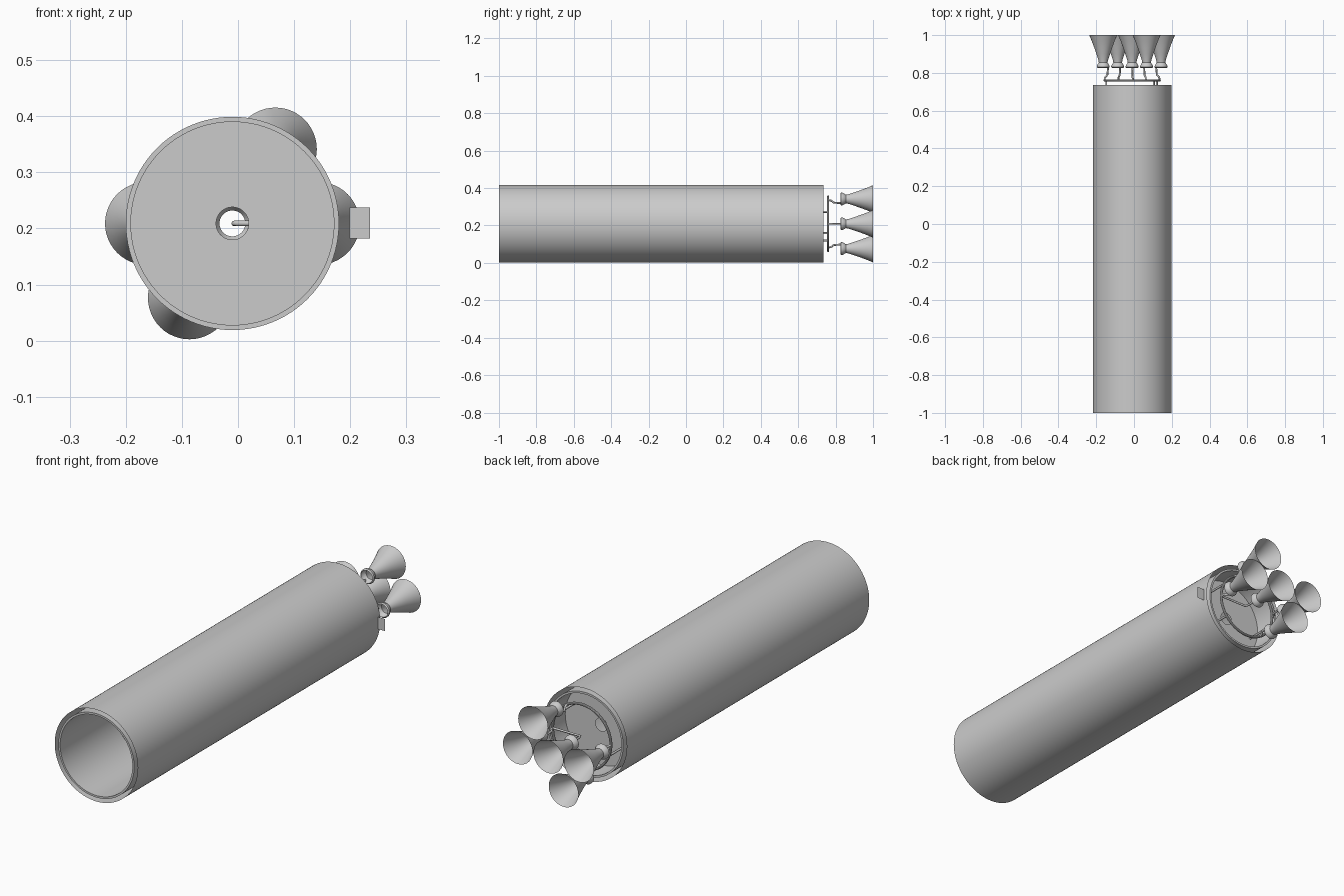
import bpy, bmesh, math
from mathutils import Vector

if "Cube" in bpy.data.objects:
    bpy.data.objects.remove(bpy.data.objects["Cube"])

CX, CZ = -0.01, 0.209          # main axis runs along y through this point


def finish(name, bm, smooth=True):
    bmesh.ops.remove_doubles(bm, verts=bm.verts, dist=1e-6)
    bmesh.ops.recalc_face_normals(bm, faces=bm.faces)
    me = bpy.data.meshes.new(name)
    bm.to_mesh(me)
    bm.free()
    ob = bpy.data.objects.new(name, me)
    bpy.context.collection.objects.link(ob)
    if smooth:
        bpy.ops.object.select_all(action='DESELECT')
        ob.select_set(True)
        bpy.context.view_layer.objects.active = ob
        bpy.ops.object.shade_smooth_by_angle(angle=math.radians(35))
    return ob


def lathe(name, profile, cx=CX, cz=CZ, steps=64):
    """Spin a (radius, y) profile around an axis parallel to y."""
    bm = bmesh.new()
    vs = [bm.verts.new((cx + r, y, cz)) for r, y in profile]
    es = [bm.edges.new(p) for p in zip(vs, vs[1:])]
    bmesh.ops.spin(bm, geom=vs + es, cent=(cx, 0, cz), axis=(0, 1, 0),
                   angle=math.tau, steps=steps, use_duplicate=False)
    return finish(name, bm)


def pipe(name, pts, radius=0.005):
    """Round pipe through a few points."""
    cu = bpy.data.curves.new(name, 'CURVE')
    cu.dimensions = '3D'
    cu.bevel_depth = radius
    cu.bevel_resolution = 2
    cu.use_fill_caps = True
    sp = cu.splines.new('POLY')
    sp.points.add(len(pts) - 1)
    for p, co in zip(sp.points, pts):
        p.co = (*co, 1)
    ob = bpy.data.objects.new(name, cu)
    bpy.context.collection.objects.link(ob)
    return ob


def polar(r, deg, y):
    a = math.radians(deg)
    return Vector((CX + r * math.cos(a), y, CZ + r * math.sin(a)))


# Thin outer skin and the inner wall, with an open gap between them
lathe("outer_shell", [(0.208, -1), (0.208, 0.735)], steps=96)
lathe("inner_wall", [(0.19, -1), (0.19, 0.735), (0.181, 0.735),
                     (0.181, -1), (0.19, -1)], steps=96)

# Bulkheads with a central opening
for name, y in (("front_bulkhead", -0.6), ("rear_bulkhead", 0.62)):
    lathe(name, [(0.029, y), (0.181, y)], steps=96)

# Feed ring behind the body
R, RY = 0.146, 0.76
lathe("feed_ring", [(R + 0.006 * math.cos(t * math.tau / 10),
                     RY + 0.006 * math.sin(t * math.tau / 10)) for t in range(11)])

# Supply pipes from the bulkhead to the ring
for i, deg in enumerate((26, 200, -38)):
    pipe(f"supply_pipe_{i}", [polar(R, deg, 0.62), polar(R, deg, RY)])

# Engines: combustion chamber, throat and flared bell
bell = [(0.029, 0.825), (0.034, 0.83), (0.034, 0.836), (0.029, 0.846),
        (0.023, 0.855), (0.026, 0.87), (0.036, 0.90), (0.048, 0.935),
        (0.061, 0.97), (0.074, 1.0)]
spots = [(0, 0), (0.153, 0), (0.153, 60), (0.153, 180), (0.153, 240)]
for i, (r, deg) in enumerate(spots):
    c = polar(r, deg, 0)
    lathe(f"engine_{i}", bell, c.x, c.z, steps=48)
    # Bent feed line from the ring to each chamber
    if r:
        path = [polar(R, deg, RY), polar(R - 0.002, deg, 0.775),
                polar(r - 0.022, deg, 0.79), polar(r - 0.026, deg, 0.834)]
    else:
        path = [polar(R, 0, RY), polar(0.008, 0, RY),
                polar(0.003, 0, 0.775), polar(0.003, 0, 0.83)]
    pipe(f"feed_line_{i}", path)

# Small flat tab beside the rear of the body
bm = bmesh.new()
bm.faces.new([bm.verts.new((x, 0.717, z)) for x, z in
              ((0.199, 0.182), (0.235, 0.182), (0.235, 0.237), (0.199, 0.237))])
finish("side_tab", bm, smooth=False)
